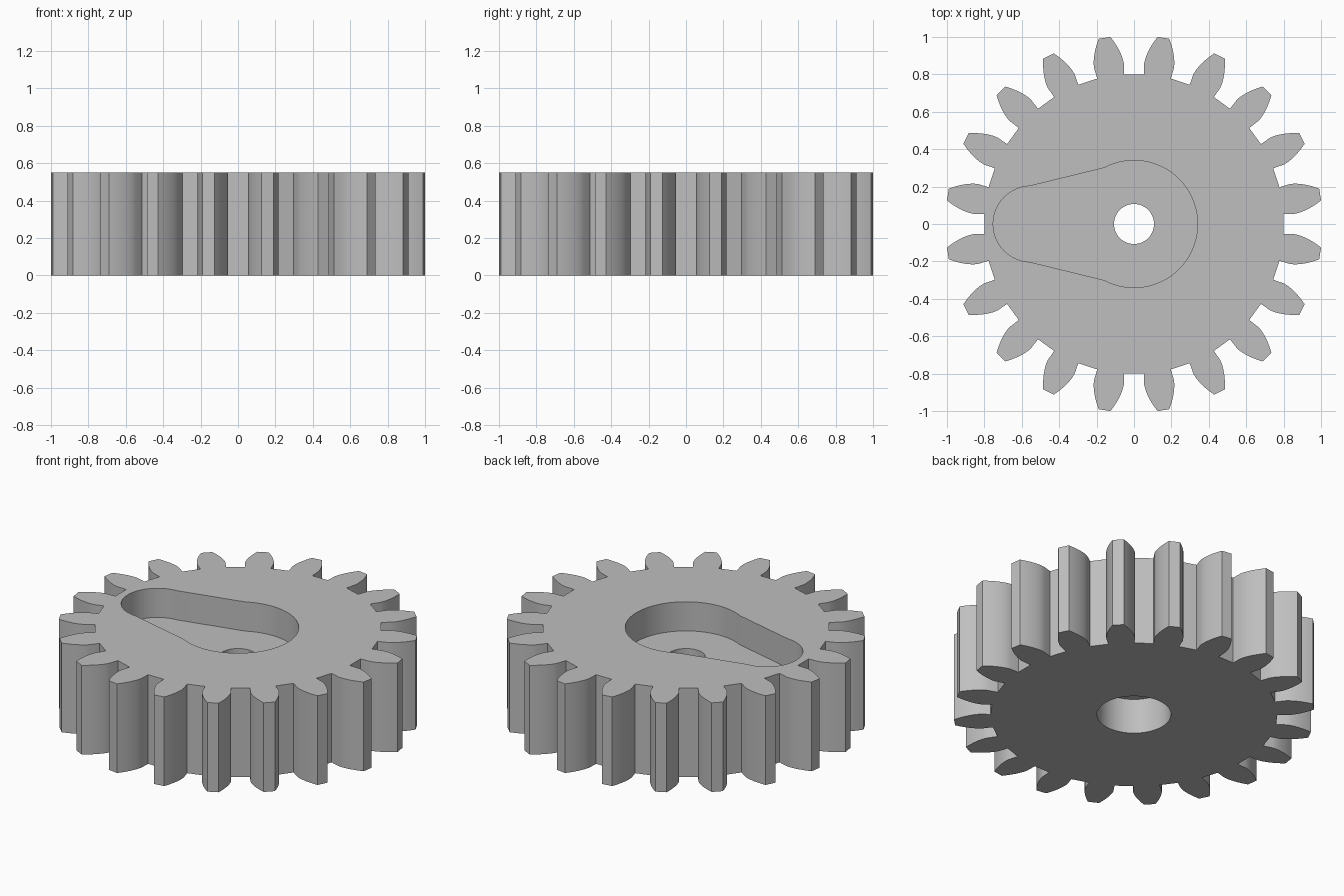
import bpy, bmesh, math
from math import sin, cos, tan, acos, radians, pi

if "Cube" in bpy.data.objects:
    bpy.data.objects.remove(bpy.data.objects["Cube"], do_unlink=True)

TEETH = 20
TIP = 1.008
MODULE = 2 * TIP / (TEETH + 2)
PITCH = MODULE * TEETH / 2
ROOT = PITCH - 1.25 * MODULE
BASE = PITCH * cos(radians(20))
HEIGHT = 0.55
POCKET_FLOOR = 0.37
RECESS_TOP = 0.217

grey = bpy.data.materials.new("plain grey")
grey.use_nodes = True
grey.diffuse_color = (0.52, 0.52, 0.52, 1)
grey.node_tree.nodes["Principled BSDF"].inputs["Base Color"].default_value = grey.diffuse_color


def polar(r, a, cx=0.0):
    return cx + r * cos(a), r * sin(a)


def arc(r, start, end, steps, cx=0.0):
    return [polar(r, radians(start + (end - start) * i / steps), cx) for i in range(steps + 1)]


def prism(name, outline, z0, z1):
    """Extrude a closed counter-clockwise outline from z0 to z1."""
    bm = bmesh.new()
    face = bm.faces.new([bm.verts.new((x, y, z0)) for x, y in outline])
    top = bmesh.ops.extrude_face_region(bm, geom=[face], use_keep_orig=True)["geom"]
    bmesh.ops.translate(bm, vec=(0, 0, z1 - z0),
                        verts=[v for v in top if isinstance(v, bmesh.types.BMVert)])
    bmesh.ops.recalc_face_normals(bm, faces=bm.faces)
    mesh = bpy.data.meshes.new(name)
    bm.to_mesh(mesh)
    bm.free()
    mesh.materials.append(grey)
    obj = bpy.data.objects.new(name, mesh)
    bpy.context.collection.objects.link(obj)
    return obj


def involute(angle):
    return tan(angle) - angle


def half_tooth(r):
    """Half the angle a tooth spans at radius r."""
    return pi / (2 * TEETH) + involute(radians(20)) - involute(acos(min(1, BASE / r)))


# Gear body: involute flanks with short root fillets, repeated around the rim
flank = [(ROOT, radians(5.2))]
for i in range(9):
    r = BASE + (TIP - BASE) * i / 8
    flank.append((r, half_tooth(r)))
outline = []
for k in range(TEETH):
    mid = 2 * pi * (k + 0.5) / TEETH
    outline += [polar(r, mid - a) for r, a in flank]
    outline += [polar(r, mid + a) for r, a in reversed(flank)]
gear = prism("gear_body", outline, 0, HEIGHT)

# Keyhole pocket in the top, shaft hole, and wider recess underneath
pocket = arc(0.34, -118, 118, 48) + arc(0.203, 92, 268, 32, cx=-0.55)
cutters = [
    prism("pocket_cutter", pocket, POCKET_FLOOR, HEIGHT + 0.2),
    prism("shaft_cutter", arc(0.107, 0, 352.5, 47), -0.2, HEIGHT + 0.1),
    prism("recess_cutter", arc(0.207, 0, 352.5, 47), -0.1, RECESS_TOP),
]
bpy.ops.object.select_all(action="DESELECT")
gear.select_set(True)
bpy.context.view_layer.objects.active = gear
for cutter in cutters:
    cutter.hide_render = True
    mod = gear.modifiers.new(cutter.name, "BOOLEAN")
    mod.operation = "DIFFERENCE"
    mod.solver = "EXACT"
    mod.object = cutter
    bpy.ops.object.modifier_apply(modifier=mod.name)
    bpy.data.objects.remove(cutter, do_unlink=True)

bpy.ops.object.shade_smooth_by_angle(angle=radians(25))
